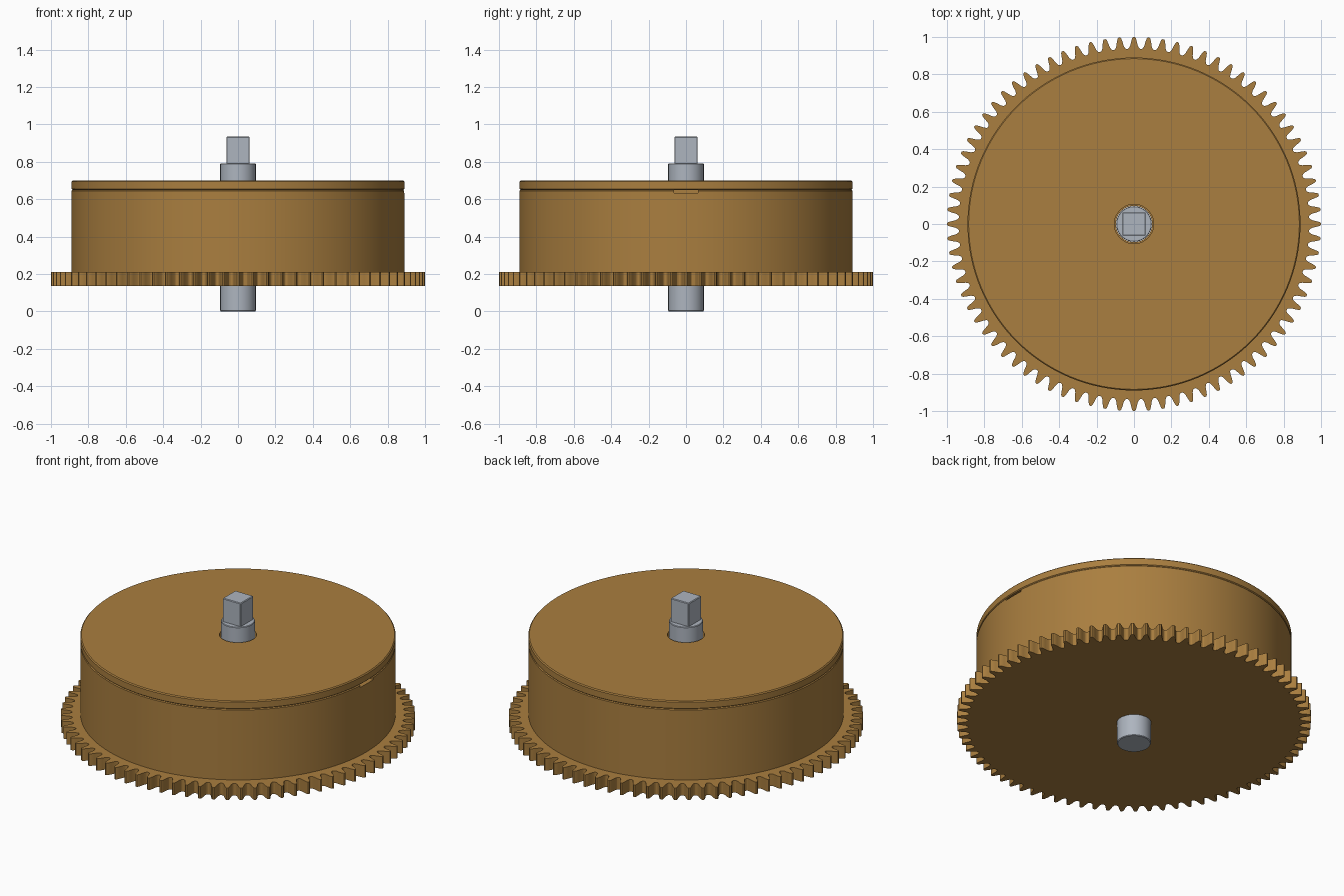
import bpy, bmesh, math
from math import sin, cos, pi, tau

if "Cube" in bpy.data.objects:
    bpy.data.objects.remove(bpy.data.objects["Cube"])

SEG = 128
TEETH = 80


def material(name, rgb):
    m = bpy.data.materials.new(name)
    m.diffuse_color = (*rgb, 1)
    m.use_nodes = True
    m.node_tree.nodes["Principled BSDF"].inputs["Base Color"].default_value = m.diffuse_color
    return m


brass = material("brass", (0.40, 0.21, 0.05))
steel = material("steel", (0.42, 0.46, 0.52))


def finish(bm, name, mat, smooth=True):
    bmesh.ops.recalc_face_normals(bm, faces=bm.faces)
    me = bpy.data.meshes.new(name)
    bm.to_mesh(me)
    bm.free()
    ob = bpy.data.objects.new(name, me)
    bpy.context.collection.objects.link(ob)
    if mat:
        me.materials.append(mat)
    if smooth:
        bpy.ops.object.select_all(action='DESELECT')
        ob.select_set(True)
        bpy.context.view_layer.objects.active = ob
        bpy.ops.object.shade_smooth_by_angle(angle=math.radians(25))
    return ob


def lathe(name, profile, mat, seg=SEG):
    """Spin a closed (radius, z) profile; points at radius 0 are merged."""
    bm = bmesh.new()
    rings = []
    for r, z in profile:
        if r == 0:
            rings.append([bm.verts.new((0, 0, z))] * seg)
        else:
            rings.append([bm.verts.new((r * cos(tau * i / seg), r * sin(tau * i / seg), z))
                          for i in range(seg)])
    for a, b in zip(rings, rings[1:] + rings[:1]):
        for i in range(seg):
            j = (i + 1) % seg
            quad = list(dict.fromkeys((a[i], a[j], b[j], b[i])))
            if len(quad) > 2:
                bm.faces.new(quad)
    return finish(bm, name, mat)


def box(name, size, loc, mat):
    bm = bmesh.new()
    bmesh.ops.create_cube(bm, size=1)
    for v in bm.verts:
        v.co = [v.co[k] * size[k] + loc[k] for k in range(3)]
    return finish(bm, name, mat, False)


# Open drum: floor with arbor hole and outer wall
drum = lathe("drum", [(0.097, 0.135), (0.89, 0.135), (0.89, 0.645), (0.885, 0.65),
                      (0.82, 0.65), (0.82, 0.21), (0.097, 0.21)], brass)

# Pry slot under the lid, cut into the wall on the +x side
cutter = box("slot_cutter", (0.12, 0.13, 0.04), (0.90, 0, 0.654), None)
cutter.hide_render = True
cutter.hide_viewport = True
cut = drum.modifiers.new("pry_slot", 'BOOLEAN')
cut.operation = 'DIFFERENCE'
cut.object = cutter

# Lid with bevelled rim and clearance hole
lathe("lid", [(0.105, 0.65), (0.885, 0.65), (0.89, 0.655), (0.89, 0.694),
              (0.884, 0.70), (0.105, 0.70)], brass)

# Toothed ring: one tooth as (fraction of pitch, radius), repeated around
half = [(0.06, 1.0), (0.13, 0.993), (0.21, 0.972), (0.27, 0.953), (0.36, 0.941), (0.45, 0.937)]
tooth = [(-t, r) for t, r in reversed(half)] + half
outline = [((k + t) * tau / TEETH, r) for k in range(TEETH) for t, r in tooth]
bm = bmesh.new()
rings = []
for inner, z in ((False, 0.135), (False, 0.21), (True, 0.21), (True, 0.135)):
    rings.append([bm.verts.new(((0.885 if inner else r) * cos(a), (0.885 if inner else r) * sin(a), z))
                  for a, r in outline])
n = len(outline)
for a, b in zip(rings, rings[1:] + rings[:1]):
    for i in range(n):
        j = (i + 1) % n
        bm.faces.new((a[i], a[j], b[j], b[i]))
finish(bm, "gear_ring", brass)

# Arbor shaft with squared winding end
lathe("arbor", [(0, 0), (0.092, 0), (0.095, 0.004), (0.095, 0.787), (0.092, 0.79), (0, 0.79)], steel, 64)
square = box("arbor_square", (0.125, 0.125, 0.155), (0, 0, 0.8575), steel)
bev = square.modifiers.new("edge_bevel", 'BEVEL')
bev.width = 0.004
bev.segments = 1
